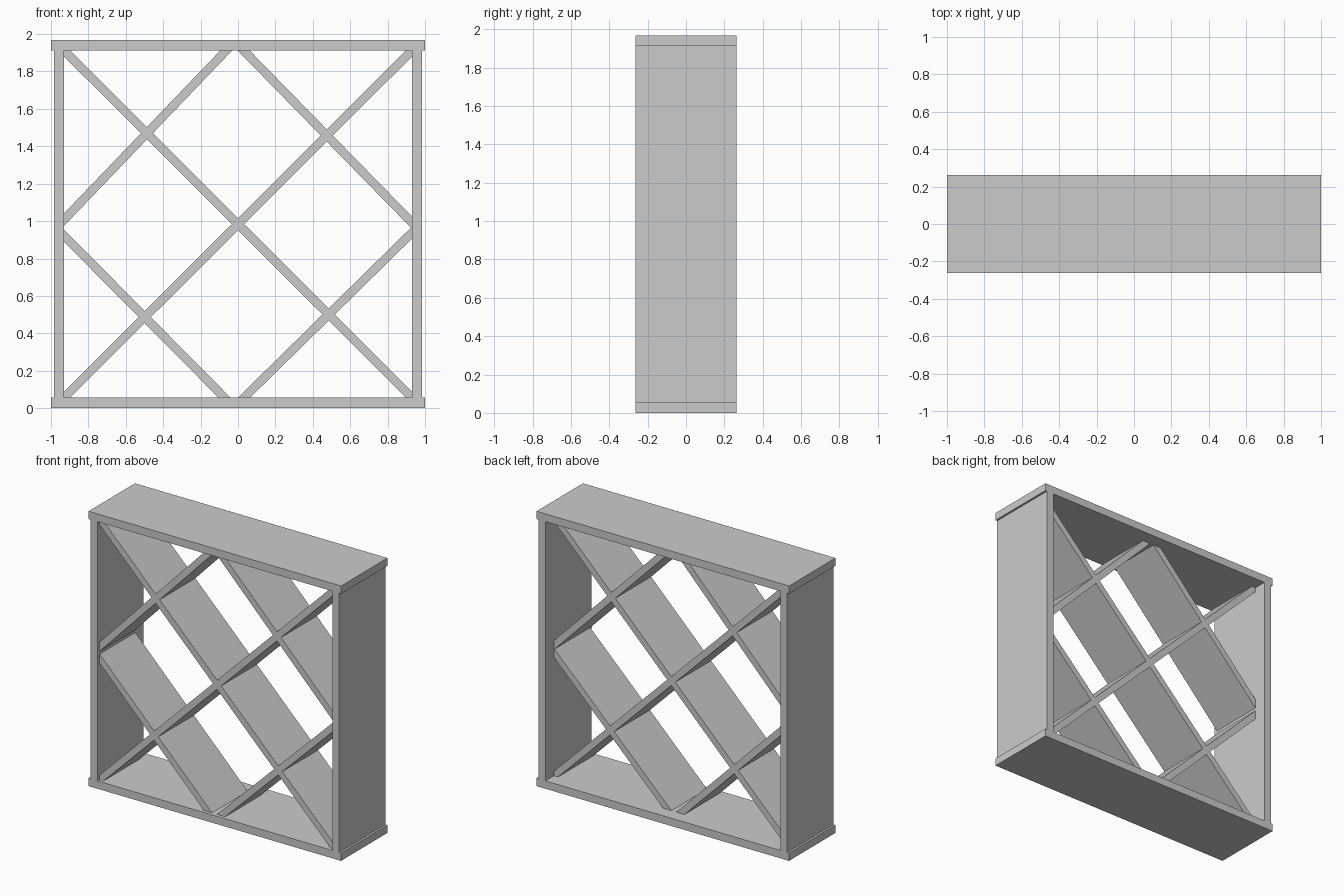
import bpy
import bmesh
from mathutils import Vector

cube = bpy.data.objects.get("Cube")
if cube:
    bpy.data.objects.remove(cube, do_unlink=True)

grey = bpy.data.materials.new("plain_grey")
grey.use_nodes = True
colour = (0.6, 0.6, 0.6, 1)
grey.diffuse_color = colour
grey.node_tree.nodes["Principled BSDF"].inputs["Base Color"].default_value = colour

# Outer size and inner opening of the frame
DEPTH = 0.262
INNER_X, OUTER_X = 0.93, 0.985
LOW, HIGH, TOP = 0.056, 1.912, 1.968
SLAT_FRONT, SLAT_BACK, SLAT_THICK = -0.237, 0.167, 0.046


def make_object(name, bm):
    bmesh.ops.recalc_face_normals(bm, faces=bm.faces)
    mesh = bpy.data.meshes.new(name)
    bm.to_mesh(mesh)
    bm.free()
    mesh.materials.append(grey)
    obj = bpy.data.objects.new(name, mesh)
    bpy.context.collection.objects.link(obj)
    return obj


def box_mesh(low, high):
    bm = bmesh.new()
    bmesh.ops.create_cube(bm, size=1)
    for v in bm.verts:
        v.co = Vector([(a + b) / 2 + c * (b - a) for a, b, c in zip(low, high, v.co)])
    return bm


def slat(name, start, end):
    """Board along a line in the x-z plane, trimmed flush to the opening."""
    a, b = Vector((start[0], 0, start[1])), Vector((end[0], 0, end[1]))
    along = (b - a).normalized()
    across = Vector((-along.z, 0, along.x))
    half = SLAT_THICK / 2
    bm = box_mesh((-0.1, SLAT_FRONT, -half), ((b - a).length + 0.1, SLAT_BACK, half))
    for v in bm.verts:
        v.co = a + along * v.co.x + across * v.co.z + Vector((0, v.co.y, 0))
    trims = [((INNER_X, 0, 0), (1, 0, 0)), ((-INNER_X, 0, 0), (-1, 0, 0)),
             ((0, 0, HIGH), (0, 0, 1)), ((0, 0, LOW), (0, 0, -1))]
    for point, normal in trims:
        geom = bm.verts[:] + bm.edges[:] + bm.faces[:]
        bmesh.ops.bisect_plane(bm, geom=geom, plane_co=point, plane_no=normal,
                               clear_outer=True)
        rim = [e for e in bm.edges if e.is_boundary]
        if rim:
            bmesh.ops.holes_fill(bm, edges=rim, sides=0)
    return make_object(name, bm)


# Frame boards
make_object("top_board", box_mesh((-1, -DEPTH, HIGH), (1, DEPTH, TOP)))
make_object("bottom_board", box_mesh((-1, -DEPTH, 0), (1, DEPTH, LOW)))
make_object("left_side", box_mesh((INNER_X, -DEPTH, LOW), (OUTER_X, DEPTH, HIGH)))
make_object("right_side", box_mesh((-OUTER_X, -DEPTH, LOW), (-INNER_X, DEPTH, HIGH)))

# Crossed lattice slats
slat("rising_diagonal_slat", (-INNER_X, LOW), (INNER_X, HIGH))
slat("falling_diagonal_slat", (-INNER_X, HIGH), (INNER_X, LOW))
slat("upper_right_slat", (-INNER_X, 1.008), (-0.063, HIGH))
slat("upper_left_slat", (0.03, HIGH), (INNER_X, 0.992))
slat("lower_right_slat", (-INNER_X, 0.922), (-0.072, LOW))
slat("lower_left_slat", (0.032, LOW), (INNER_X, 0.938))
